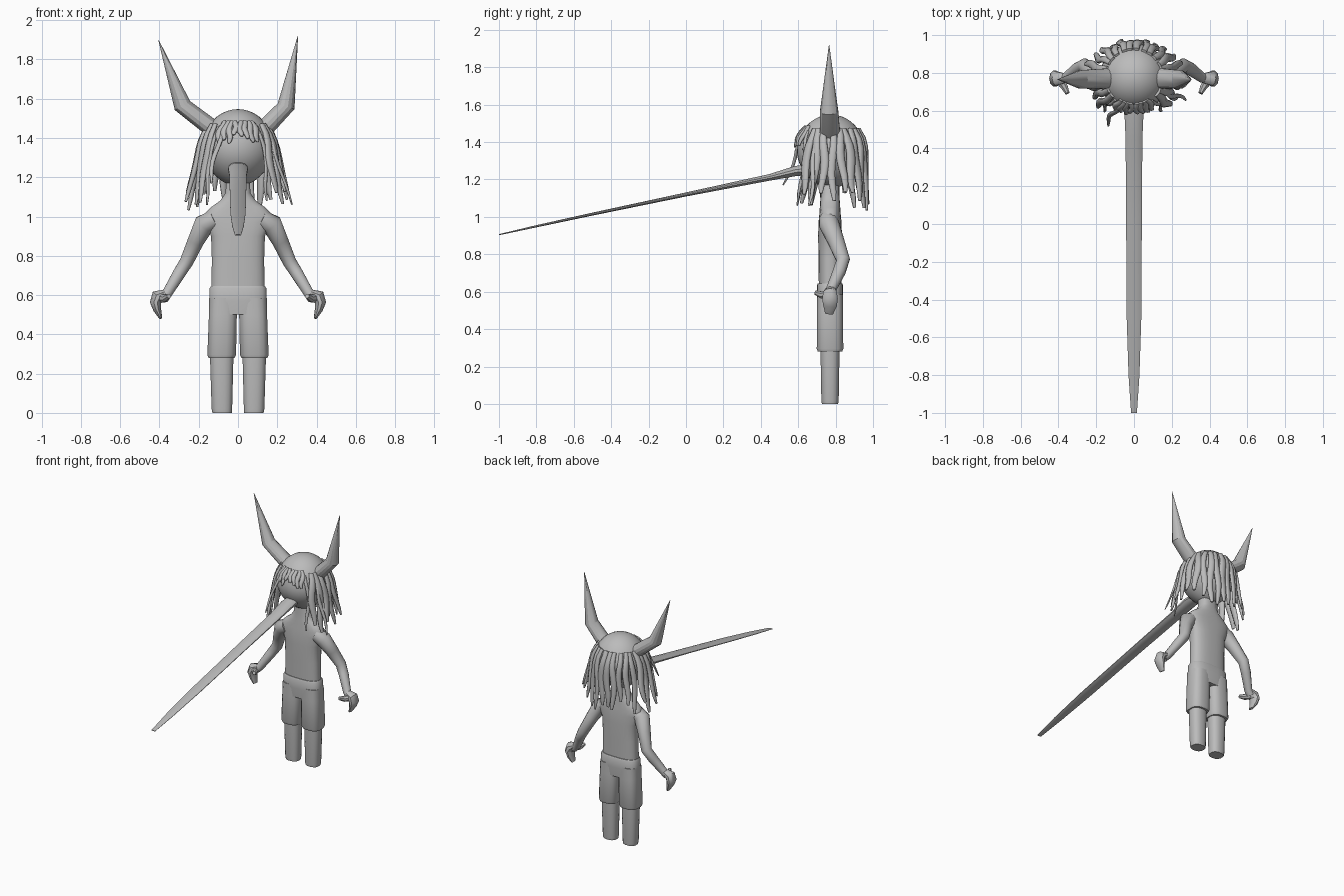
import bpy, bmesh, math, random
from mathutils import Vector

if "Cube" in bpy.data.objects:
    bpy.data.objects.remove(bpy.data.objects["Cube"])

random.seed(4)
CY = 0.77  # depth at which the figure stands
grey = bpy.data.materials.new("plain grey")
grey.diffuse_color = (0.5, 0.5, 0.5, 1)
grey.use_nodes = True
grey.node_tree.nodes["Principled BSDF"].inputs["Base Color"].default_value = grey.diffuse_color


def finish(bm, name, angle=40):
    bmesh.ops.recalc_face_normals(bm, faces=bm.faces)
    me = bpy.data.meshes.new(name)
    bm.to_mesh(me)
    bm.free()
    ob = bpy.data.objects.new(name, me)
    bpy.context.collection.objects.link(ob)
    me.materials.append(grey)
    bpy.ops.object.select_all(action='DESELECT')
    ob.select_set(True)
    bpy.context.view_layer.objects.active = ob
    bpy.ops.object.shade_smooth_by_angle(angle=math.radians(angle))
    return ob


def loft(bm, rows, side=None, n=16, power=1.0):
    """Rows of (x, y, z, half width, half depth); level rings unless side is given."""
    pts = [Vector(r[:3]) for r in rows]
    rings = []
    for i, r in enumerate(rows):
        u, v = Vector((1, 0, 0)), Vector((0, 1, 0))
        if side is not None:
            t = (pts[min(i + 1, len(pts) - 1)] - pts[max(i - 1, 0)]).normalized()
            u = (side - t * side.dot(t)).normalized()
            v = t.cross(u)
        ring = []
        for k in range(n):
            a = 2 * math.pi * (k + 0.5) / n
            c, s = math.cos(a), math.sin(a)
            c, s = (math.copysign(abs(w) ** power, w) for w in (c, s))
            ring.append(bm.verts.new(pts[i] + u * c * r[3] + v * s * r[4]))
        rings.append(ring)
    for a, b in zip(rings, rings[1:]):
        for k in range(n):
            bm.faces.new((a[k], a[(k + 1) % n], b[(k + 1) % n], b[k]))
    bm.faces.new(rings[0])
    bm.faces.new(rings[-1])


def part(name, rows, angle=40, **kw):
    bm = bmesh.new()
    loft(bm, rows, **kw)
    return finish(bm, name, angle)


def mirrored(rows, s):
    return [(s * r[0],) + tuple(r[1:]) for r in rows]


# head: slightly tall ball with a narrower chin
bm = bmesh.new()
bmesh.ops.create_uvsphere(bm, u_segments=32, v_segments=20, radius=1)
for v in bm.verts:
    k = 0.182 if v.co.z > 0 else 0.182 - 0.03 * v.co.z ** 2
    v.co = Vector((v.co.x * k, 0.775 + v.co.y * k, 1.35 + v.co.z * 0.197))
finish(bm, "head")

# very long flattened nose
part("nose", [(0, 0.68, 1.255, 0.045, 0.03), (0, 0.585, 1.245, 0.052, 0.028),
              (0, 0.45, 1.212, 0.046, 0.018), (0, 0.0, 1.12, 0.043, 0.011),
              (0, -0.5, 1.015, 0.04, 0.008), (0, -0.8, 0.95, 0.03, 0.006),
              (0, -1.0, 0.905, 0.016, 0.003)], side=Vector((1, 0, 0)), n=12)

# torso with sloping shoulders and neck
part("torso", [(0, CY, 0.60, 0.137, 0.06), (0, CY, 0.78, 0.134, 0.062),
               (0, CY, 0.90, 0.138, 0.064), (0, CY, 0.97, 0.168, 0.062),
               (0, CY, 1.01, 0.175, 0.058), (0, CY, 1.05, 0.135, 0.055),
               (0, CY, 1.08, 0.092, 0.053), (0, CY, 1.12, 0.064, 0.05),
               (0, CY, 1.22, 0.058, 0.05)], n=24, power=0.75, angle=60)

# shorts: hip band and two trouser legs
bm = bmesh.new()
loft(bm, [(0, CY, 0.50, 0.147, 0.066), (0, CY, 0.57, 0.148, 0.071),
          (0, CY, 0.635, 0.145, 0.07), (0, CY, 0.645, 0.139, 0.065)], n=24, power=0.7)
for s in (-1, 1):
    loft(bm, mirrored([(0.072, CY, 0.585, 0.074, 0.069), (0.077, CY, 0.5, 0.072, 0.07),
                       (0.083, CY, 0.295, 0.074, 0.072), (0.084, CY, 0.28, 0.067, 0.066)], s),
         power=0.7)
finish(bm, "shorts")

for s, tag in ((-1, "left"), (1, "right")):
    # leg
    part(tag + "_leg", mirrored([(0.081, CY, 0, 0.05, 0.044), (0.082, CY, 0.02, 0.053, 0.047),
                                 (0.083, CY, 0.3, 0.061, 0.052)], s), power=0.8)
    # arm with bent elbow
    part(tag + "_arm", mirrored([(0.12, 0.76, 0.985, 0.05, 0.05), (0.172, 0.765, 0.96, 0.054, 0.055),
                                 (0.215, 0.80, 0.875, 0.046, 0.043), (0.262, 0.84, 0.77, 0.037, 0.036),
                                 (0.30, 0.82, 0.71, 0.035, 0.033), (0.36, 0.775, 0.61, 0.027, 0.027),
                                 (0.385, 0.77, 0.585, 0.028, 0.027)], s),
         side=Vector((0, 1, 0)), n=12, angle=60)
    # hand: palm with curled fingers, and a thumb pointing forwards
    bm = bmesh.new()
    loft(bm, mirrored([(0.37, 0.772, 0.612, 0.028, 0.018), (0.408, 0.77, 0.592, 0.038, 0.036),
                       (0.42, 0.77, 0.562, 0.044, 0.029), (0.411, 0.77, 0.525, 0.038, 0.02),
                       (0.393, 0.765, 0.482, 0.022, 0.008)], s), side=Vector((0, 1, 0)), n=10)
    loft(bm, mirrored([(0.395, 0.765, 0.585, 0.026, 0.026), (0.368, 0.725, 0.583, 0.02, 0.02),
                       (0.352, 0.692, 0.595, 0.012, 0.012)], s), side=Vector((0, 0, 1)), n=8)
    finish(bm, tag + "_hand")
    # bent horn; the two lean by different amounts
    bend, tip = ((-0.283, 1.565), (-0.405, 1.9)) if s < 0 else ((0.245, 1.562), (0.305, 1.92))
    part(tag + "_horn", [(s * 0.10, CY, 1.42, 0.054, 0.045), (s * 0.15, CY, 1.463, 0.054, 0.045),
                         (bend[0], CY - 0.005, bend[1], 0.05, 0.045),
                         (tip[0], CY - 0.005, tip[1], 0.001, 0.001)],
         side=Vector((0, 1, 0)), n=14, angle=25)


def strand(name, deg, z_top, z_end, r_end, width, wave=0.006):
    a = math.radians(deg)
    out = Vector((math.sin(a), -math.cos(a), 0))
    across = Vector((math.cos(a), math.sin(a), 0))
    phase, rows, steps = random.uniform(0, 6), [], 9
    for i in range(steps):
        t = i / (steps - 1)
        z = z_top + (z_end - z_top) * t
        scalp = 0.182 * math.sqrt(max(0.05, 1 - ((max(z, 1.36) - 1.35) / 0.197) ** 2))
        r = scalp + 0.004 + (r_end - 0.186) * max(t, 0) ** 1.4
        p = Vector((0, 0.775, z)) + out * r + across * wave * math.sin(phase + 7 * t)
        w = width * (0.75 + 0.35 * math.sin(math.pi * min(1, t * 1.1))) * (1 if i < steps - 1 else 0.6)
        rows.append((*p, w, w * 0.6))
    part(name, rows, side=across, n=8, angle=60)


# short fringe over the forehead
for i, deg in enumerate(range(-32, 33, 9)):
    strand(f"fringe_{i}", deg, 1.485, random.uniform(1.37, 1.42), 0.2, 0.015)

# long locks at the sides and back
for i in range(20):
    deg = 52 + i * 256 / 19
    sideways = abs(math.sin(math.radians(deg)))
    strand(f"lock_{i}", deg, 1.47, random.uniform(1.03, 1.14),
           0.195 + 0.065 * sideways ** 2 + random.uniform(-0.015, 0.015),
           random.uniform(0.019, 0.024), 0.008)

# thin stray locks in front of the ears
for i, (deg, z, r) in enumerate(((-30, 1.17, 0.29), (-44, 1.06, 0.24), (42, 1.08, 0.23), (66, 1.06, 0.3))):
    strand(f"stray_lock_{i}", deg, 1.46, z, r, 0.012, 0.012)
